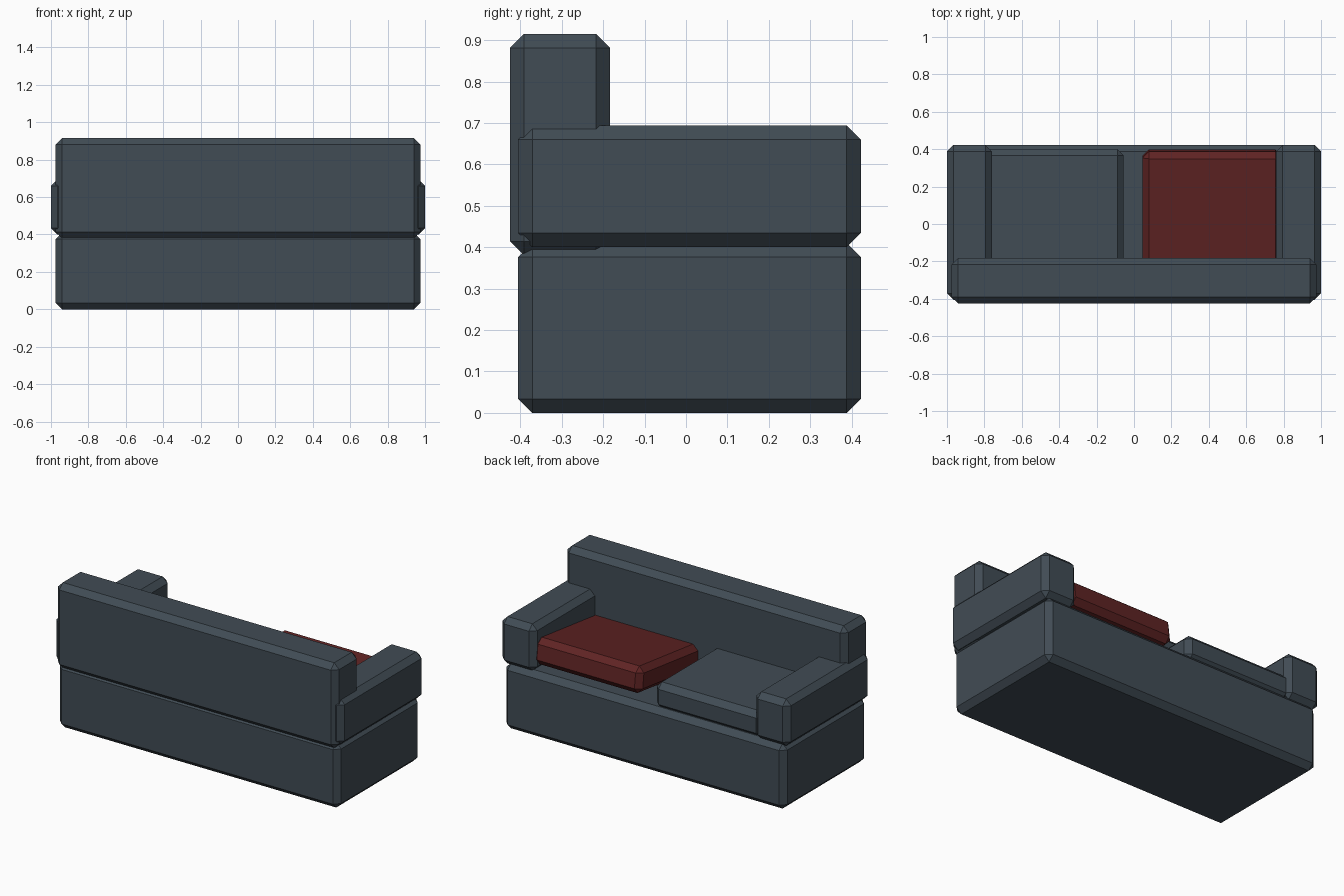
import bpy
import bmesh
import math
from mathutils import Vector, Matrix

cube = bpy.data.objects.get("Cube")
if cube:
    bpy.data.objects.remove(cube, do_unlink=True)


def make_material(name, rgb):
    mat = bpy.data.materials.new(name)
    mat.use_nodes = True
    mat.diffuse_color = (*rgb, 1)
    mat.node_tree.nodes["Principled BSDF"].inputs["Base Color"].default_value = (*rgb, 1)
    return mat


slate = make_material("slate fabric", (0.053, 0.072, 0.090))
red = make_material("dark red fabric", (0.115, 0.017, 0.017))
CHAMFER = 0.034


def padded_block(name, low, high, mat, tilt=0):
    """Chamfered box between two corners, tilted about its own centre."""
    low, high = Vector(low), Vector(high)
    mesh = bpy.data.meshes.new(name)
    bm = bmesh.new()
    bmesh.ops.create_cube(bm, size=1, matrix=Matrix.Diagonal((*(high - low), 1)))
    bmesh.ops.bevel(bm, geom=bm.edges[:], offset=CHAMFER, segments=1,
                    affect='EDGES', profile=0.5)
    bm.to_mesh(mesh)
    bm.free()
    mesh.materials.append(mat)
    obj = bpy.data.objects.new(name, mesh)
    obj.location = (low + high) / 2
    obj.rotation_euler.x = math.radians(tilt)
    bpy.context.collection.objects.link(obj)
    return obj


# Base and backrest
padded_block("base", (-0.975, -0.405, 0), (0.975, 0.422, 0.41), slate)
padded_block("backrest", (-0.975, -0.425, 0.38), (0.975, -0.183, 0.915), slate)

# Armrests
padded_block("left_armrest", (0.76, -0.405, 0.40), (1.0, 0.422, 0.694), slate)
padded_block("right_armrest", (-1.0, -0.405, 0.40), (-0.76, 0.422, 0.694), slate)

# Seat cushions, the red one propped up at the front
padded_block("right_cushion", (-0.80, -0.30, 0.395), (-0.055, 0.40, 0.558), slate)
padded_block("left_cushion", (0.045, -0.30, 0.405), (0.79, 0.395, 0.568), red, tilt=7)
